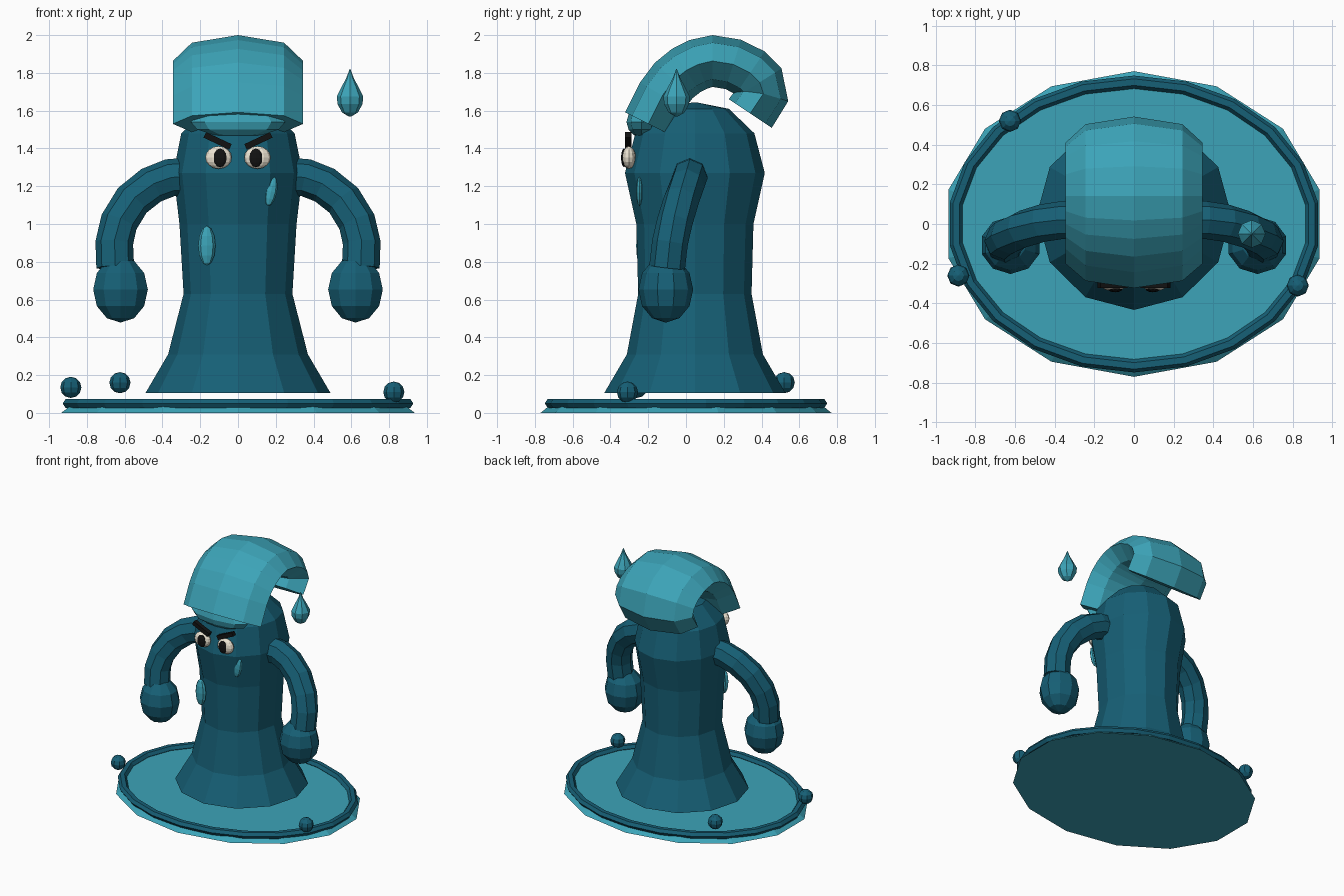
import bpy, bmesh
from math import sin, cos, pi, radians
from mathutils import Vector, Matrix

if "Cube" in bpy.data.objects:
    bpy.data.objects.remove(bpy.data.objects["Cube"])


def material(name, rgb):
    m = bpy.data.materials.new(name)
    m.diffuse_color = (*rgb, 1)
    m.use_nodes = True
    m.node_tree.nodes["Principled BSDF"].inputs["Base Color"].default_value = m.diffuse_color
    return m


DEEP = material("deep_water", (0.008, 0.115, 0.18))
LIGHT = material("light_water", (0.045, 0.37, 0.48))
CREAM = material("cream", (0.85, 0.78, 0.65))
BLACK = material("black", (0.006, 0.006, 0.006))


def finish(bm, name, mat):
    bmesh.ops.recalc_face_normals(bm, faces=bm.faces)
    me = bpy.data.meshes.new(name)
    bm.to_mesh(me)
    bm.free()
    me.materials.append(mat)
    ob = bpy.data.objects.new(name, me)
    bpy.context.collection.objects.link(ob)
    return ob


def loft(name, rings, mat):
    """Skin a list of equal-sized point rings and cap both ends."""
    bm = bmesh.new()
    vs = [[bm.verts.new(p) for p in r] for r in rings]
    n = len(vs[0])
    for a, b in zip(vs, vs[1:]):
        for i in range(n):
            j = (i + 1) % n
            bm.faces.new((a[i], a[j], b[j], b[i]))
    bm.faces.new(vs[0])
    bm.faces.new(vs[-1])
    return finish(bm, name, mat)


def ring(n, rx, ry, z, cx=0, cy=0):
    return [(cx + rx * sin(2 * pi * i / n), cy - ry * cos(2 * pi * i / n), z) for i in range(n)]


def tube(name, path, side, a, b, mat, n=8):
    """Elliptical tube: half-width a along side, b across it."""
    pts = [Vector(p) for p in path]
    rings = []
    for i, p in enumerate(pts):
        t = (pts[min(i + 1, len(pts) - 1)] - pts[max(i - 1, 0)]).normalized()
        s = Vector(side)
        s = (s - t * s.dot(t)).normalized()
        u = t.cross(s)
        rings.append([p + s * a * cos(2 * pi * k / n) + u * b * sin(2 * pi * k / n) for k in range(n)])
    return loft(name, rings, mat)


def blob(name, loc, radii, mat, seg=8, lat=6, tilt=0):
    bm = bmesh.new()
    bmesh.ops.create_uvsphere(bm, u_segments=seg, v_segments=lat, radius=1)
    m = Matrix.Translation(loc) @ Matrix.Rotation(tilt, 4, 'Y') @ Matrix.Diagonal((*radii, 1))
    bm.transform(m)
    return finish(bm, name, mat)


# Puddle and its raised rim
loft("puddle", [ring(14, 0.96, 0.77, 0), ring(14, 0.9, 0.715, 0.045)], LIGHT)
bm = bmesh.new()
N, M = 22, 6
grid = [[bm.verts.new(p) for p in ring(N, 0.905 + 0.033 * cos(2 * pi * k / M), 0.715 + 0.033 * cos(2 * pi * k / M),
                                       0.05 + 0.028 * sin(2 * pi * k / M))] for k in range(M)]
for k in range(M):
    for i in range(N):
        a, b = grid[k], grid[(k + 1) % M]
        bm.faces.new((a[i], a[(i + 1) % N], b[(i + 1) % N], b[i]))
finish(bm, "puddle_rim", DEEP)

# Body: (z, x radius, y radius)
profile = [(0.105, 0.49, 0.48), (0.31, 0.37, 0.36), (0.63, 0.288, 0.30), (1.0, 0.31, 0.31),
           (1.27, 0.342, 0.37), (1.48, 0.30, 0.315), (1.61, 0.175, 0.18), (1.642, 0.02, 0.02)]
loft("body", [ring(12, rx, ry, z, 0, 0.047) for z, rx, ry in profile], DEEP)

# Curling wave crest on the head
crest = [(-0.20, 1.53), (-0.125, 1.68), (-0.065, 1.76), (0, 1.812), (0.065, 1.845), (0.14, 1.863), (0.25, 1.845),
         (0.34, 1.80), (0.39, 1.75), (0.41, 1.69), (0.34, 1.585)]
tube("wave_crest", [(0, y, z) for y, z in crest], (1, 0, 0), 0.345, 0.137, LIGHT)
blob("crest_fringe", (0, -0.235, 1.54), (0.25, 0.08, 0.08), LIGHT)

# Paired parts
arm = [(0.28, 0.02, 1.25), (0.36, 0.02, 1.245), (0.46, 0.005, 1.205), (0.56, -0.025, 1.125), (0.63, -0.06, 1.01),
       (0.655, -0.085, 0.90), (0.65, -0.1, 0.77)]
for s, tag in ((-1, "left"), (1, "right")):
    tube("arm_" + tag, [(s * x, y, z) for x, y, z in arm], (0, 1, 0), 0.095, 0.1, DEEP)
    blob("hand_" + tag, (s * 0.622, -0.107, 0.653), (0.152, 0.145, 0.175), DEEP, 10, 6)
    blob("eye_" + tag, (s * 0.103, -0.302, 1.352), (0.07, 0.036, 0.06), CREAM, 12, 8)
    blob("pupil_" + tag, (s * 0.095, -0.328, 1.35), (0.037, 0.016, 0.05), BLACK, 10, 6)
    bm = bmesh.new()
    bmesh.ops.create_cube(bm, size=1)
    bm.transform(Matrix.Translation((s * 0.108, -0.305, 1.44)) @ Matrix.Rotation(radians(-25 * s), 4, 'Y')
                 @ Matrix.Diagonal((0.15, 0.035, 0.032, 1)))
    finish(bm, "brow_" + tag, BLACK)

# Drips running down the front
blob("drip_low", (-0.165, -0.238, 0.885), (0.046, 0.026, 0.105), LIGHT)
blob("drip_high", (0.175, -0.247, 1.172), (0.032, 0.018, 0.078), LIGHT, tilt=radians(12))

# Flying teardrop
drop = [(1.568, 0.004), (1.59, 0.042), (1.635, 0.066), (1.675, 0.07), (1.72, 0.048), (1.77, 0.021), (1.82, 0.002)]
loft("teardrop", [ring(8, r, r, z, 0.593, -0.05) for z, r in drop], LIGHT)

# Splash beads around the puddle
for i, p in enumerate([(-0.885, -0.26, 0.135), (-0.625, 0.52, 0.16), (0.825, -0.31, 0.11)]):
    blob(f"splash_bead_{i + 1}", p, (0.056,) * 3, DEEP)
